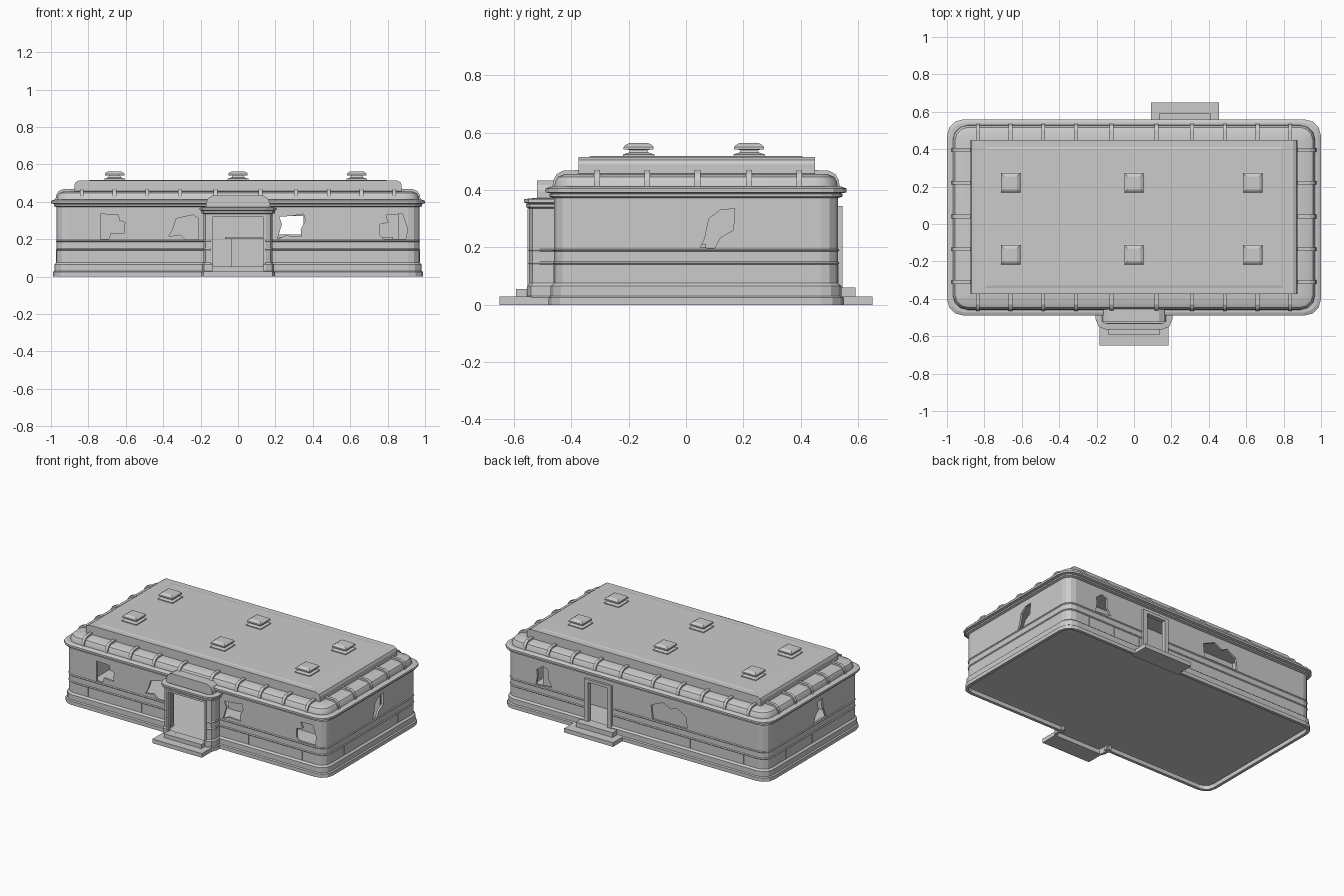
import bpy, bmesh
from math import cos, sin, pi
from mathutils import Matrix, Vector

if "Cube" in bpy.data.objects:
    bpy.data.objects.remove(bpy.data.objects["Cube"])

CY = 0.035            # centre of the main building in y
HX, HY = 0.97, 0.495  # half size of the main walls


def make(name, bm, smooth=False):
    bmesh.ops.recalc_face_normals(bm, faces=bm.faces[:])
    me = bpy.data.meshes.new(name)
    bm.to_mesh(me)
    bm.free()
    ob = bpy.data.objects.new(name, me)
    bpy.context.collection.objects.link(ob)
    if smooth:
        bpy.ops.object.select_all(action='DESELECT')
        ob.select_set(True)
        bpy.context.view_layer.objects.active = ob
        bpy.ops.object.shade_smooth_by_angle()
    return ob


def ring(hx, hy, r, n):
    """Rounded rectangle outline, n segments per corner (0 = square)."""
    pts = []
    for k, (sx, sy) in enumerate([(1, 1), (-1, 1), (-1, -1), (1, -1)]):
        for i in range(n + 1):
            a = k * pi / 2 + (i / n * pi / 2 if n else 0)
            dx, dy = (r * cos(a), r * sin(a)) if n else (r * sx, r * sy)
            pts.append((sx * (hx - r) + dx, sy * (hy - r) + dy))
    return pts


def loft(name, cx, cy, hx, hy, r, n, profile, tube=False, smooth=True, bm=None):
    """Stack outlines grown by offset at height z; tube closes it on itself."""
    own = bm is None
    bm = bm or bmesh.new()
    rows = [[bm.verts.new((cx + x, cy + y, z))
             for x, y in ring(hx + o, hy + o, max(r + o, 0.004), n)] for o, z in profile]
    pairs = list(zip(rows, rows[1:])) + ([(rows[-1], rows[0])] if tube else [])
    m = len(rows[0])
    for a, b in pairs:
        for i in range(m):
            bm.faces.new((a[i], a[(i + 1) % m], b[(i + 1) % m], b[i]))
    if not tube:
        bm.faces.new(rows[0])
        bm.faces.new(rows[-1])
    if own:
        return make(name, bm, smooth)


def prism(bm, pts, axis, lo, hi, mat=Matrix()):
    """Extrude a 2D outline (horizontal, z) along x or y."""
    def at(p, t):
        return mat @ Vector((t, p[0], p[1]) if axis == 'x' else (p[0], t, p[1]))
    a = [bm.verts.new(at(p, lo)) for p in pts]
    b = [bm.verts.new(at(p, hi)) for p in pts]
    bm.faces.new(a)
    bm.faces.new(b[::-1])
    for i in range(len(pts)):
        j = (i + 1) % len(pts)
        bm.faces.new((a[i], b[i], b[j], a[j]))


def rect(u0, u1, z0, z1):
    return [(u0, z0), (u1, z0), (u1, z1), (u0, z1)]


def boxes(name, items):
    bm = bmesh.new()
    for x0, x1, y0, y1, z0, z1 in items:
        prism(bm, rect(x0, x1, z0, z1), 'y', y0, y1)
    return make(name, bm)


# Wall profile: stepped plinth and two slim trim bands
lower = [(.02, 0), (.02, .025), (.012, .03), (.012, .065), (0, .075), (0, .14),
         (.005, .145), (0, .15), (0, .185), (.005, .19), (0, .195)]
cornice = [(0, .372), (.015, .377), (.015, .386), (.01, .388), (.03, .392),
           (.03, .405), (.012, .412), (-.014, .412)]
walls = loft("main_walls", 0, CY, HX, HY, .06, 3,
             lower + cornice + [(-.014, .03), (0, .028), (0, 0)], tube=True, smooth=False)
porch_cornice = [(0, .335), (.012, .34), (.012, .35), (.008, .352), (.02, .356), (.02, .368), (-.014, .372)]
porch = loft("entrance_porch", 0, -.475, .185, .07, .035, 2,
             [(o * .7, z) for o, z in lower] + porch_cornice + [(-.014, .03), (-.005, 0)],
             tube=True, smooth=False)

# Broken window openings and doorways
front = [
    [(-.735, .2), (-.69, .2), (-.68, .235), (-.61, .23), (-.605, .29), (-.635, .3), (-.64, .33), (-.735, .335)],
    [(-.37, .215), (-.31, .225), (-.28, .198), (-.21, .198), (-.21, .31), (-.24, .33), (-.33, .31), (-.35, .25)],
    [(.21, .2), (.25, .22), (.34, .215), (.335, .25), (.36, .3), (.35, .335), (.29, .325), (.22, .32), (.235, .28)],
    [(.78, .2), (.9, .2), (.905, .26), (.88, .335), (.79, .33), (.805, .29), (.76, .28), (.76, .22)]]
back = [
    [(.63, .21), (.75, .2), (.74, .26), (.745, .3), (.7, .335), (.66, .32), (.66, .26)],
    [(-.38, .2), (-.12, .2), (-.11, .29), (-.2, .33), (-.26, .3), (-.3, .32), (-.37, .28)]]
right = [(.05, .2), (.1, .197), (.12, .235), (.165, .26), (.17, .335), (.12, .33), (.08, .3), (.065, .23)]
left = [(-.11, .2), (.02, .2), (0, .25), (-.03, .27), (-.02, .33), (-.07, .335), (-.08, .27)]
bm = bmesh.new()
for p in front + [rect(-.165, .165, -.01, .332)]:
    prism(bm, p, 'y', -.51, -.4)
for p in back + [rect(.21, .35, .06, .325)]:
    prism(bm, p, 'y', .45, .6)
prism(bm, right, 'x', .9, 1.05)
prism(bm, left, 'x', -1.05, -.9)
cuts = [(walls, make("opening_cutter", bm)),
        (porch, boxes("porch_door_cutter", [(-.135, .135, -.62, -.5, .055, .325)])),
        (porch, boxes("porch_back_cutter", [(-.168, .168, -.52, -.38, -.01, .332)])),
        (porch, boxes("porch_rear_cutter", [(-.3, .3, -.45, -.38, -.02, .34)]))]
for ob, cut in cuts:
    mod = ob.modifiers.new("openings", 'BOOLEAN')
    mod.object, mod.operation, mod.solver = cut, 'DIFFERENCE', 'EXACT'
    cut.hide_render = True
    cut.hide_viewport = True

# Thin vertical panel seams on the walls
seams = []
for i in range(-4, 5):
    x = i * .2
    for y in (CY - HY, CY + HY):
        if not (y < 0 and abs(x) < .21) and not (y > 0 and .15 < x < .4):
            seams.append((x - .003, x + .003, y - .002, y + .002, .076, .139))
for s in (-1, 1):
    for y in (-.25, CY, .32):
        seams.append((s * HX - .002, s * HX + .002, y - .003, y + .003, .076, .139))
boxes("panel_seams", seams)

# Door surrounds
boxes("back_door_frame", [(.18, .21, .515, .545, .03, .345), (.35, .38, .515, .545, .03, .345),
                          (.21, .35, .515, .545, .325, .345)])
boxes("front_door_frame", [(-.148, -.135, -.552, -.53, .055, .335), (.135, .148, -.552, -.53, .055, .335),
                           (-.135, .135, -.552, -.53, .322, .335)])

# Steps and floor
boxes("front_steps", [(-.185, .185, -.65, -.53, 0, .028), (-.14, .14, -.592, -.53, .028, .055)])
boxes("back_steps", [(.09, .455, .52, .65, 0, .028), (.135, .41, .52, .59, .028, .06)])
boxes("floor", [(-.957, .957, -.448, .518, .03, .045), (-.168, .168, -.53, -.448, .03, .045)])

# Interior counter and partition with a serving hatch
boxes("counter", [(-.035, .81, -.05, .05, .045, .2), (-.07, .83, -.07, .07, .2, .212)])
boxes("partition", [(-.55, .2, .285, .3, .045, .41), (.37, .86, .285, .3, .045, .41),
                    (.2, .37, .285, .3, .045, .225), (.2, .37, .285, .3, .34, .41),
                    (-.55, -.535, .3, .515, .045, .41)])

# Curved lower roof
loft("lower_roof", 0, CY, HX, HY, .08, 3,
     [(0, .405), (-.004, .43), (-.014, .446), (-.035, .455), (-.09, .457)])

# Porch roof with sloped shoulders
bm = bmesh.new()
prism(bm, [(-.17, .365), (.17, .365), (.17, .395), (.16, .418), (.135, .434),
           (-.135, .434), (-.16, .418), (-.17, .395)], 'y', -.52, -.4)
make("porch_roof", bm)

# Ribs over the roof edge, on all sides
rib = [(.006, .405), (.003, .434), (-.009, .455), (-.03, .467), (-.095, .47), (-.095, .44), (-.03, .43)]
bm = bmesh.new()


def add_rib(x, y, angle):
    prism(bm, rib, 'x', -.01, .01,
          Matrix.Translation((x, y, 0)) @ Matrix.Rotation(angle, 4, 'Z'))


for s in (-1, 1):
    for x in (.12, .31, .485, .66, .835):
        add_rib(s * x, CY + HY, 0)
        add_rib(s * x, CY - HY, pi)
    for y in (-.31, -.135, .04, .22, .395):
        add_rib(s * HX, y, -s * pi / 2)
make("roof_ribs", bm)

# Flat upper roof with eased ends
bm = bmesh.new()
prism(bm, [(-.875, .45), (.875, .45), (.875, .49), (.868, .505), (.85, .515),
           (-.85, .515), (-.868, .505), (-.875, .49)], 'y', -.375, .45)
make("upper_roof", bm)
loft("roof_panel", 0, .035, .80, .38, .01, 0, [(0, .51), (0, .514), (-.015, .518)], smooth=False)

# Six roof vents
bm = bmesh.new()
for x in (-.66, 0, .635):
    for y in (-.165, .22):
        loft("", x, y, .055, .055, .01, 0,
             [(0, .512), (0, .524), (-.02, .53), (-.025, .54), (-.003, .541),
              (-.003, .55), (-.008, .556), (-.02, .563)], bm=bm)
make("roof_vents", bm)
